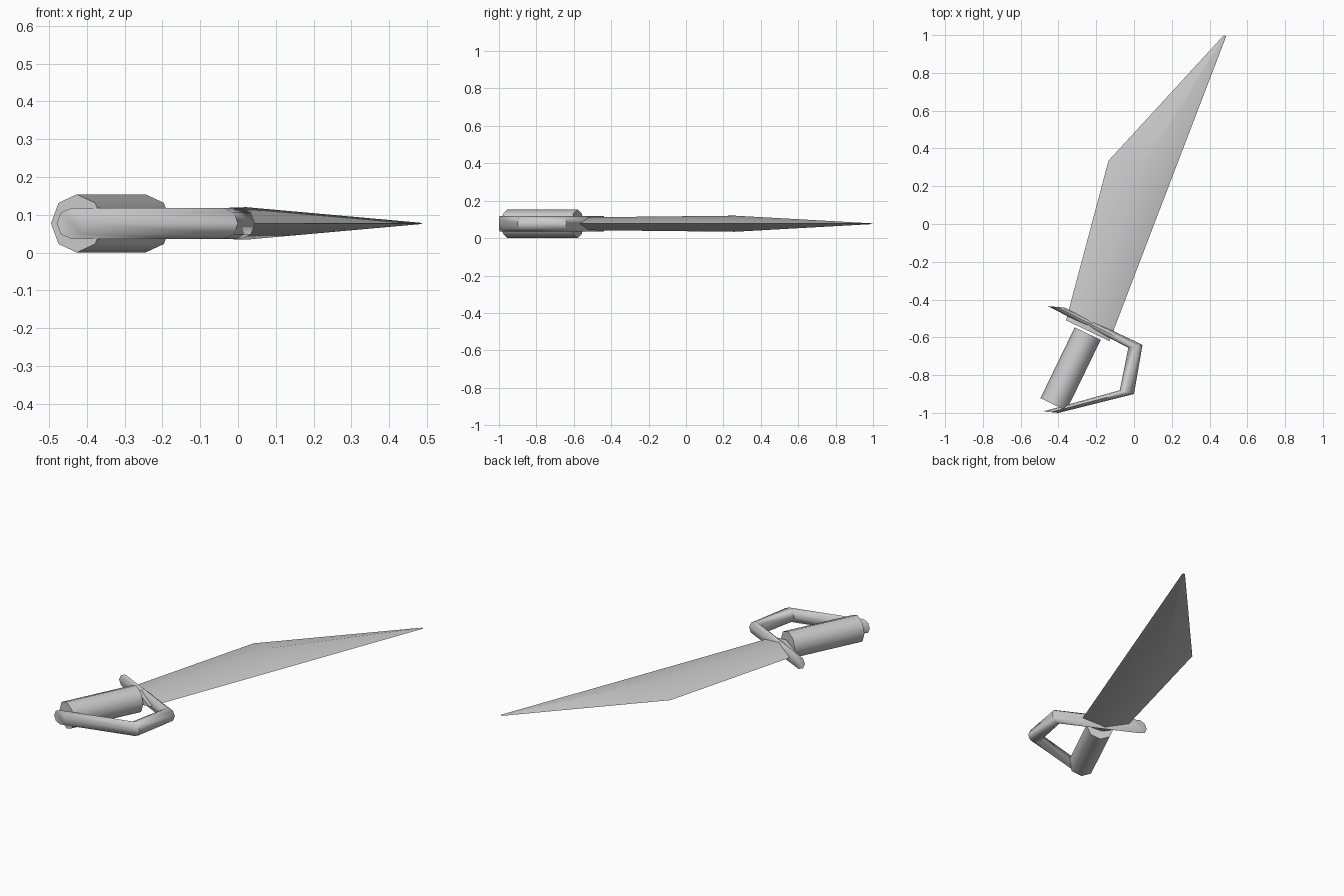
import bpy, bmesh, math
from mathutils import Vector

if "Cube" in bpy.data.objects:
    bpy.data.objects.remove(bpy.data.objects["Cube"])

MID = 0.077  # height of the flat mid-plane

steel = bpy.data.materials.new("grey_steel")
steel.diffuse_color = (0.6, 0.6, 0.6, 1)
steel.use_nodes = True
steel.node_tree.nodes["Principled BSDF"].inputs["Base Color"].default_value = steel.diffuse_color


def loft(name, rings, angle=60):
    """Skin a row of equal-sized rings and cap both ends."""
    bm = bmesh.new()
    loops = [[bm.verts.new(p) for p in ring] for ring in rings]
    n = len(loops[0])
    for a, b in zip(loops, loops[1:]):
        for i in range(n):
            j = (i + 1) % n
            bm.faces.new((a[i], a[j], b[j], b[i]))
    bm.faces.new(loops[0])
    bm.faces.new(loops[-1])
    bmesh.ops.recalc_face_normals(bm, faces=bm.faces)
    mesh = bpy.data.meshes.new(name)
    bm.to_mesh(mesh)
    bm.free()
    mesh.materials.append(steel)
    ob = bpy.data.objects.new(name, mesh)
    bpy.context.collection.objects.link(ob)
    bpy.ops.object.select_all(action='DESELECT')
    ob.select_set(True)
    bpy.context.view_layer.objects.active = ob
    bpy.ops.object.shade_smooth_by_angle(angle=math.radians(angle))
    return ob


def ring(left, right, half_height, sides):
    """Upright polygon spanning two plan points at the mid-plane."""
    a, b = Vector((*left, MID)), Vector((*right, MID))
    centre, half = (a + b) / 2, (b - a) / 2
    return [centre + half * math.cos(t) + Vector((0, 0, half_height * math.sin(t)))
            for t in (math.tau * i / sides for i in range(sides))]


# Blade: diamond section, widest at the kink in the back edge
loft("blade", [
    ring((-0.36, -0.51), (-0.13, -0.62), 0.034, 4),
    ring((-0.135, 0.335), (0.178, 0.185), 0.043, 4),
    ring((0.474, 0.998), (0.488, 0.994), 0.002, 4),
])

# Grip: straight octagonal bar
loft("grip", [
    ring((-0.495, -0.922), (-0.358, -0.988), 0.077, 8),
    ring((-0.314, -0.547), (-0.176, -0.613), 0.077, 8),
])

# Crossguard running into the knuckle bow and ending under the grip
loft("hand_guard", [
    ring((-0.455, -0.435), (-0.37, -0.442), 0.041, 8),
    ring((-0.03, -0.655), (0.045, -0.64), 0.041, 8),
    ring((-0.075, -0.88), (0.0, -0.9), 0.041, 8),
    ring((-0.48, -0.992), (-0.40, -1.0), 0.041, 8),
])
